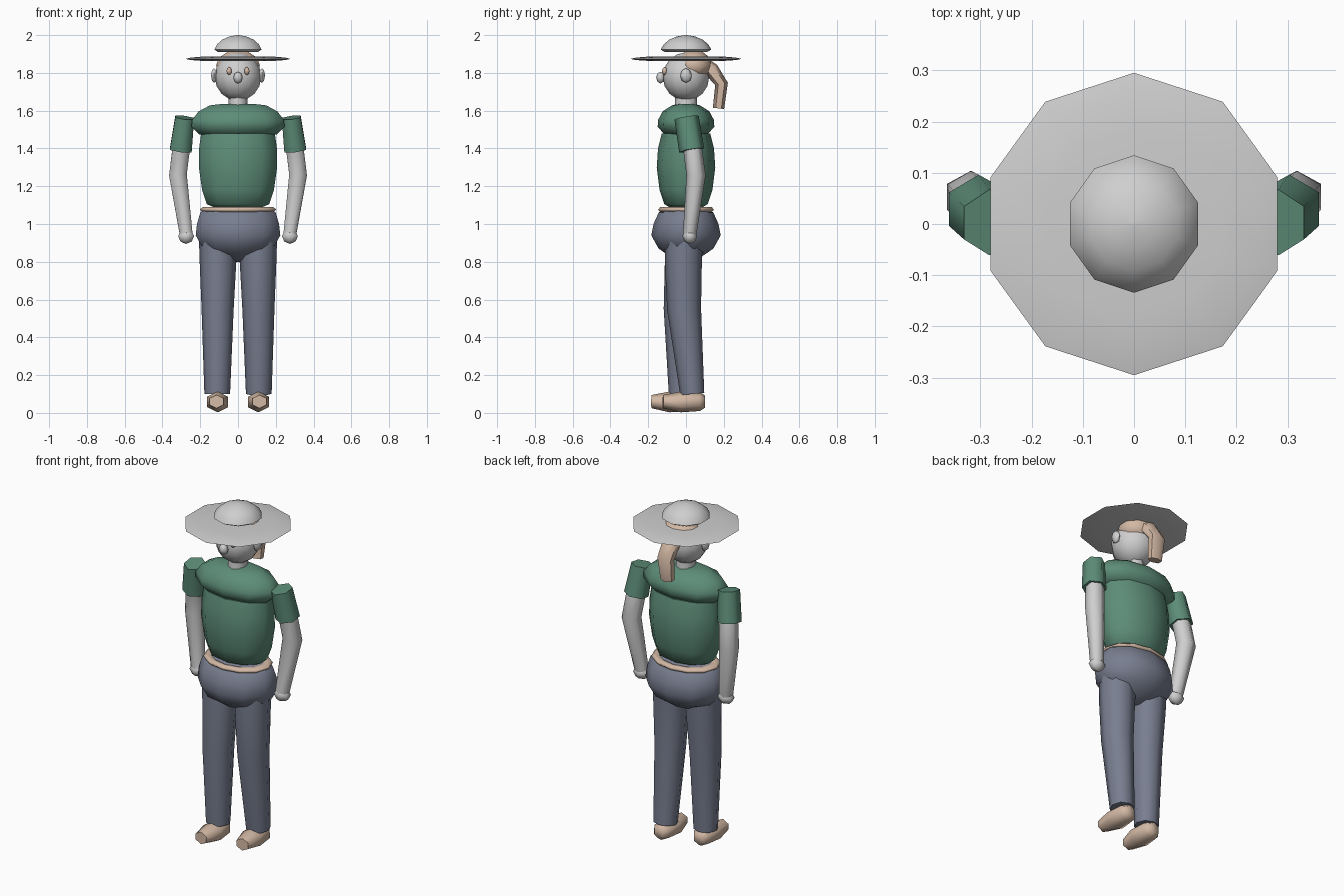
import bpy, math
from mathutils import Vector

if "Cube" in bpy.data.objects:
    bpy.data.objects.remove(bpy.data.objects["Cube"])


def material(name, rgb):
    m = bpy.data.materials.new(name)
    m.diffuse_color = (*rgb, 1)
    m.use_nodes = True
    m.node_tree.nodes["Principled BSDF"].inputs["Base Color"].default_value = m.diffuse_color
    return m


GREY = material("pale grey", (0.62, 0.62, 0.62))
GREEN = material("shirt green", (0.11, 0.265, 0.19))
BLUE = material("trouser blue grey", (0.19, 0.21, 0.28))
BEIGE = material("beige", (0.65, 0.48, 0.37))


def finish(ob, mat):
    ob.data.materials.append(mat)
    bpy.ops.object.select_all(action='DESELECT')
    ob.select_set(True)
    bpy.context.view_layer.objects.active = ob
    bpy.ops.object.shade_smooth_by_angle(angle=math.radians(65))
    return ob


def loft(name, rings, sides, mat):
    """Rings (x, y, z, half width, half depth), set square to the path."""
    angles = [math.pi / 2 + 2 * math.pi * i / sides for i in range(sides)]
    cmax = max(abs(math.cos(a)) for a in angles)
    smax = max(abs(math.sin(a)) for a in angles)
    centres = [Vector(r[:3]) for r in rings]
    verts, faces = [], []
    n = len(rings)
    for k, r in enumerate(rings):
        t = (centres[min(k + 1, n - 1)] - centres[max(k - 1, 0)]).normalized()
        u = Vector((1, 0, 0))
        u = (u - t * u.dot(t)).normalized()
        v = t.cross(u)
        for a in angles:
            verts.append(centres[k] + u * (math.cos(a) * r[3] / cmax)
                         + v * (math.sin(a) * r[4] / smax))
    for k in range(n - 1):
        for i in range(sides):
            j = (i + 1) % sides
            faces.append((k * sides + i, k * sides + j,
                          (k + 1) * sides + j, (k + 1) * sides + i))
    faces.append(tuple(reversed(range(sides))))
    faces.append(tuple(range((n - 1) * sides, n * sides)))
    me = bpy.data.meshes.new(name)
    me.from_pydata(verts, [], faces)
    ob = bpy.data.objects.new(name, me)
    bpy.context.collection.objects.link(ob)
    return finish(ob, mat)


def upright(name, profile, sides, mat):
    """Body of revolution-like form from (z, half width, half depth)."""
    return loft(name, [(0, 0, z, rx, ry) for z, rx, ry in profile], sides, mat)


def ball(name, c, r, sides, steps, mat):
    rings = []
    for k in range(steps + 1):
        a = math.pi * k / steps
        s = max(math.sin(a), 0.03)
        rings.append((c[0], c[1], c[2] - r[2] * math.cos(a), r[0] * s, r[1] * s))
    return loft(name, rings, sides, mat)


# Hat
upright("hat_brim", [(1.862, 0.17, 0.18), (1.868, 0.25, 0.264), (1.874, 0.28, 0.295),
                     (1.881, 0.25, 0.264), (1.888, 0.17, 0.18)], 10, GREY)
upright("hat_crown", [(1.91, 0.105, 0.11), (1.923, 0.125, 0.134), (1.95, 0.112, 0.119),
                      (1.975, 0.085, 0.09), (1.993, 0.045, 0.048), (2.0, 0.006, 0.006)],
        10, GREY)

# Head, face and hair
ball("head", (0, 0, 1.78), (0.123, 0.123, 0.128), 12, 8, GREY)
ball("hair", (0, 0.04, 1.84), (0.116, 0.1, 0.08), 10, 6, BEIGE)
loft("ponytail", [(0, 0.09, 1.85, 0.035, 0.035), (0, 0.135, 1.815, 0.045, 0.04),
                  (0, 0.188, 1.742, 0.043, 0.034), (0, 0.172, 1.612, 0.036, 0.03)], 6, BEIGE)
ball("nose", (0, -0.135, 1.775), (0.024, 0.023, 0.031), 6, 4, GREY)
upright("neck", [(1.58, 0.055, 0.062), (1.69, 0.047, 0.057)], 8, GREY)

# Torso
upright("shirt_body", [(1.09, 0.13, 0.09), (1.105, 0.165, 0.115), (1.18, 0.19, 0.14),
                       (1.3, 0.207, 0.155), (1.4, 0.206, 0.148), (1.48, 0.195, 0.128)],
        10, GREEN)
upright("shirt_shoulders", [(1.455, 0.12, 0.07), (1.475, 0.205, 0.115), (1.515, 0.246, 0.15),
                            (1.55, 0.243, 0.148), (1.595, 0.21, 0.125),
                            (1.628, 0.15, 0.075), (1.635, 0.09, 0.04)], 10, GREEN)

# Hips and belt
upright("trouser_hips", [(0.8, 0.03, 0.025), (0.825, 0.1, 0.08), (0.87, 0.185, 0.145),
                         (0.94, 0.224, 0.184), (1.0, 0.217, 0.172), (1.06, 0.2, 0.145),
                         (1.085, 0.16, 0.11), (1.1, 0.09, 0.06)], 10, BLUE)
bpy.ops.mesh.primitive_torus_add(location=(0, 0, 1.076), major_segments=12, minor_segments=6,
                                 major_radius=0.175, minor_radius=0.03)
belt = bpy.context.object
belt.name = "belt"
belt.scale = (0.99, 0.72, 0.5)
finish(belt, BEIGE)

for side, s in (("left", -1), ("right", 1)):
    # Face details
    ball(side + "_ear", (s * 0.126, 0, 1.786), (0.017, 0.031, 0.038), 6, 4, GREY)
    ball(side + "_eye", (s * 0.047, -0.113, 1.81), (0.014, 0.014, 0.021), 6, 4, BEIGE)
    # Arm
    loft(side + "_sleeve", [(s * 0.282, 0.003, 1.563, 0.05, 0.065),
                            (s * 0.303, 0.03, 1.39, 0.058, 0.067)], 6, GREEN)
    loft(side + "_arm", [(s * 0.285, 0.01, 1.52, 0.045, 0.048),
                         (s * 0.302, 0.036, 1.39, 0.046, 0.05),
                         (s * 0.318, 0.053, 1.26, 0.047, 0.051),
                         (s * 0.275, 0.02, 0.95, 0.034, 0.036)], 6, GREY)
    ball(side + "_hand", (s * 0.275, 0.02, 0.935), (0.042, 0.039, 0.04), 6, 4, GREY)
    # Leg and foot: the right one is set a little further back
    ankle = 0.033 if s > 0 else -0.027
    loft(side + "_trouser_leg", [(s * 0.107, -0.01, 0.93, 0.1, 0.1),
                                 (s * 0.106, -0.014, 0.8, 0.097, 0.098),
                                 (s * 0.108, 0.3 * ankle - 0.02, 0.55, 0.085, 0.09),
                                 (s * 0.11, ankle, 0.1, 0.068, 0.064)], 8, BLUE)
    loft(side + "_foot", [(s * 0.108, ankle + 0.068, 0.06, 0.028, 0.032),
                          (s * 0.108, ankle + 0.04, 0.06, 0.048, 0.05),
                          (s * 0.108, ankle - 0.06, 0.058, 0.056, 0.055),
                          (s * 0.114, ankle - 0.155, 0.06, 0.036, 0.035)], 6, BEIGE)
